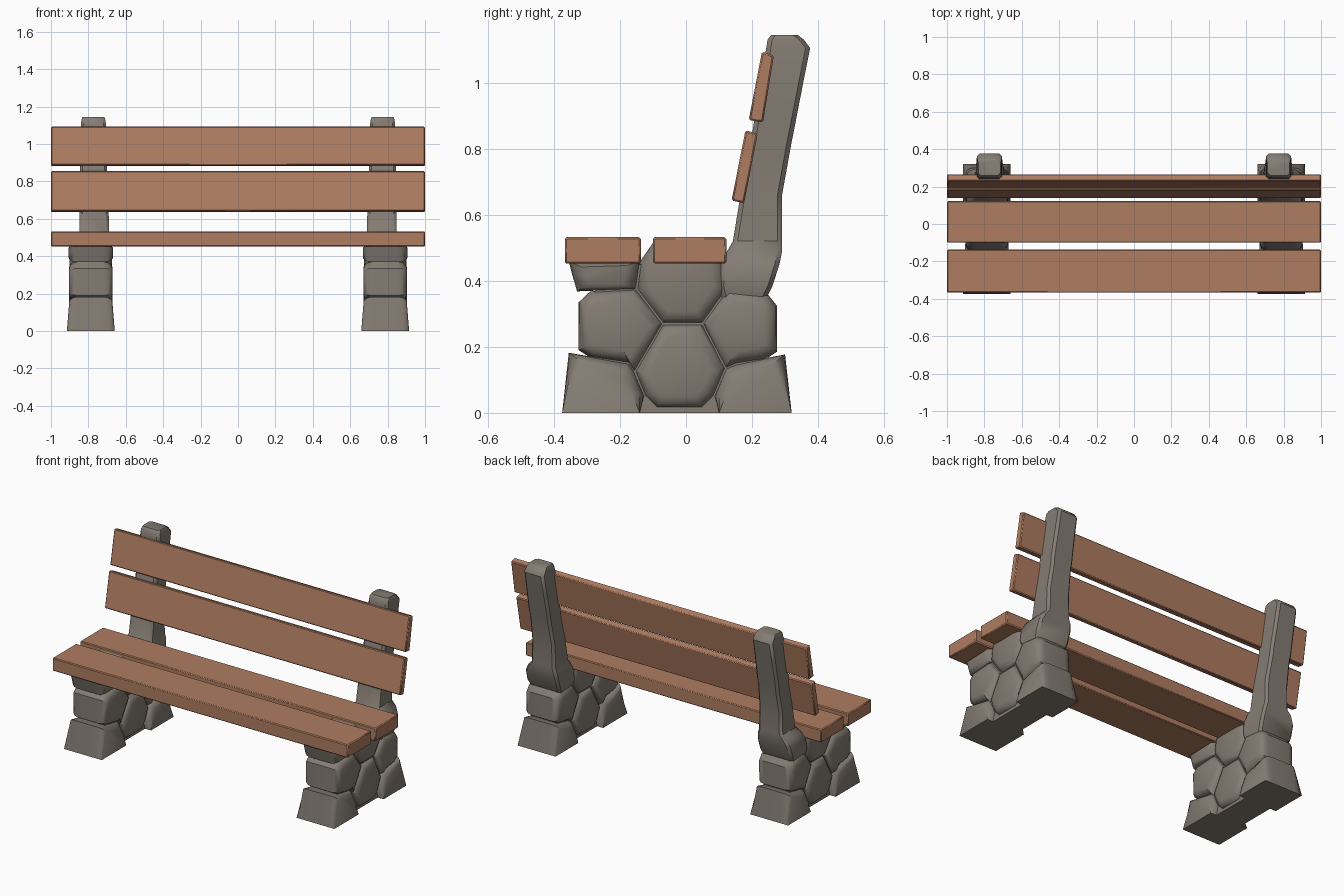
import bpy, bmesh, math
from mathutils import Vector

if "Cube" in bpy.data.objects:
    bpy.data.objects.remove(bpy.data.objects["Cube"])


def material(name, rgb):
    m = bpy.data.materials.new(name)
    m.diffuse_color = (*rgb, 1)
    m.use_nodes = True
    m.node_tree.nodes["Principled BSDF"].inputs["Base Color"].default_value = m.diffuse_color
    return m


STONE = material("grey stone", (0.235, 0.205, 0.175))
WOOD = material("brown wood", (0.43, 0.205, 0.12))


def loft(bm, rings):
    """Skin a list of equal-length point rings and cap both ends."""
    rows = [[bm.verts.new(p) for p in r] for r in rings]
    n = len(rows[0])
    for a, b in zip(rows, rows[1:]):
        for i in range(n):
            bm.faces.new((a[i], a[(i + 1) % n], b[(i + 1) % n], b[i]))
    bm.faces.new(rows[0])
    bm.faces.new(rows[-1])


def finish(bm, name, mat, angle, bevel=0):
    bmesh.ops.recalc_face_normals(bm, faces=bm.faces)
    me = bpy.data.meshes.new(name)
    bm.to_mesh(me)
    bm.free()
    me.materials.append(mat)
    me.shade_smooth()
    me.set_sharp_from_angle(angle=math.radians(angle))
    ob = bpy.data.objects.new(name, me)
    bpy.context.collection.objects.link(ob)
    if bevel:
        mod = ob.modifiers.new("edge", "BEVEL")
        mod.width = bevel
        mod.segments = 1
    return ob


def stone(bm, side, pts, half, taper=0.0):
    """Pillow-shaped stone: side outline (y, z) drawn in towards both faces."""
    c = sum((Vector(p) for p in pts), Vector((0, 0))) / len(pts)
    rings = []
    for f, inset in ((-1, .042), (-.93, .018), (-.78, .004), (-.6, 0),
                     (.6, 0), (.78, .004), (.93, .018), (1, .042)):
        ring = []
        for p in pts:
            v = Vector(p)
            if v.y > 0.001:      # the base stays full size on the ground
                v += (c - v).normalized() * inset
            x = 0.787 + f * (half - taper * v.y)
            ring.append((side * x, v.x, v.y))
        rings.append(ring)
    loft(bm, rings)


# Side outlines of the stones, sharing their corner points
A, J, K, L = (-.155, .125), (-.07, .27), (.05, .27), (.12, .135)
M, N = (-.15, .375), (.125, .375)
STONES = [
    ([(-.375, 0), (-.14, 0), (-.125, .05), A, (-.17, .15), (-.355, .182)], .128, .08),
    ([(.32, 0), (.1, 0), (.085, .05), L, (.15, .148), (.30, .177)], .128, .08),
    ([A, (-.125, .05), (-.09, .015), (.05, .015), (.085, .05), L, K, J], .115, 0),
    ([A, J, M, (-.29, .368), (-.325, .335), (-.325, .19), (-.29, .168), (-.17, .15)], .117, 0),
    ([L, K, N, (.245, .362), (.275, .325), (.275, .185), (.24, .162), (.15, .148)], .117, 0),
    ([J, K, N, (.115, .45), (.08, .515), (-.10, .515), (-.138, .46), M], .114, 0),
    ([M, (-.138, .46), (-.355, .46), (-.345, .42), (-.33, .368)], .118, 0),
]
CORE = [(-.24, 0), (.2, 0), (.25, .1), (.25, .34), (.2, .45), (-.26, .45), (-.29, .3), (-.29, .1)]

# Back post sections: z, front y, back y, half width, centre x
POST = [(.34, .11, .24, .10, .785), (.385, .10, .262, .112, .787),
        (.45, .105, .283, .110, .785), (.49, .125, .291, .098, .778),
        (.52, .142, .291, .080, .769), (.66, .165, .291, .077, .769),
        (.81, .188, .318, .070, .771), (.845, .200, .325, .073, .772),
        (1.0, .226, .355, .069, .773), (1.105, .243, .376, .067, .773),
        (1.13, .247, .357, .064, .773), (1.145, .258, .338, .058, .773)]

for side, label in ((1, "right"), (-1, "left")):
    # Stone leg
    bm = bmesh.new()
    for pts, half, taper in STONES:
        stone(bm, side, pts, half, taper)
    loft(bm, [[(side * (.787 + dx), y, z) for y, z in CORE] for dx in (-.088, .088)])
    finish(bm, label + "_stone_leg", STONE, 38)

    # Stone back post with chamfered corners
    bm = bmesh.new()
    rings = []
    for z, yf, yb, h, cx in POST:
        k = 0.014
        sec = [(-h + k, yf), (h - k, yf), (h, yf + k), (h, yb - k),
               (h - k, yb), (-h + k, yb), (-h, yb - k), (-h, yf + k)]
        rings.append([(side * (cx + x), y, z) for x, y in sec])
    loft(bm, rings)
    finish(bm, label + "_back_post", STONE, 40)

# Wooden seat planks and backrest slats, outlines in (y, z)
PLANKS = {
    "front_seat_plank": [(-.367, .452), (-.137, .452), (-.137, .532), (-.367, .532)],
    "rear_seat_plank": [(-.10, .452), (.122, .452), (.122, .532), (-.10, .532)],
    "lower_back_slat": [(.138, .643), (.176, .635), (.217, .845), (.180, .856)],
    "upper_back_slat": [(.190, .887), (.233, .880), (.266, .082 + 1), (.230, 1.094)],
}
for name, pts in PLANKS.items():
    bm = bmesh.new()
    loft(bm, [[(x, y, z) for y, z in pts] for x in (-1, 1)])
    finish(bm, name, WOOD, 30, bevel=0.005)
